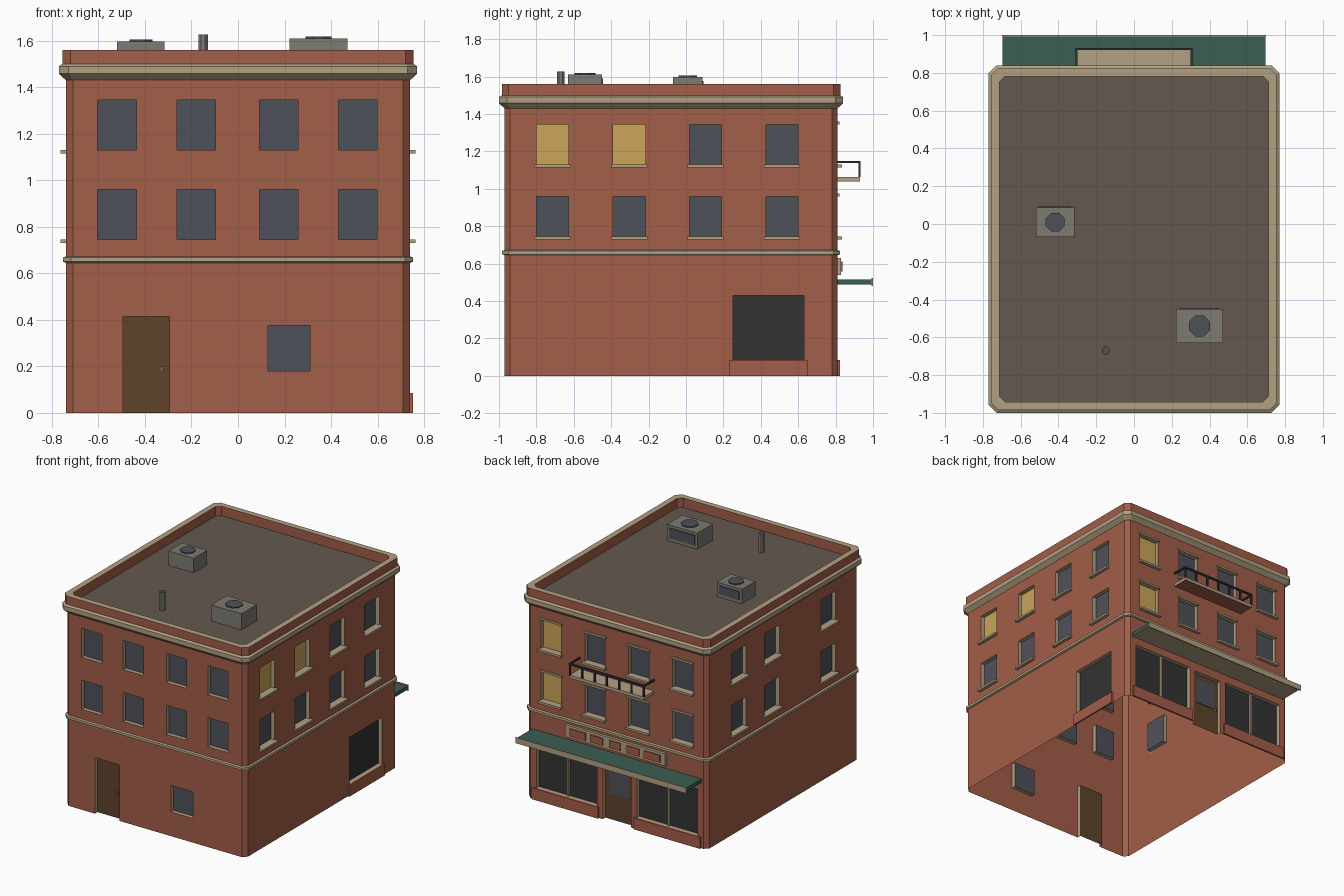
import bpy, bmesh, math
from mathutils import Vector

if "Cube" in bpy.data.objects:
    bpy.data.objects.remove(bpy.data.objects["Cube"])

# ---------- colours ----------
def lin(c):
    c /= 255
    return c / 12.92 if c <= 0.04045 else ((c + 0.055) / 1.055) ** 2.4

COLOURS = {
    "brick": (163, 94, 72), "stone_trim": (178, 160, 130), "roof_tar": (100, 88, 80),
    "window_glass": (79, 81, 90), "lit_window": (204, 165, 90), "door_wood": (94, 68, 43),
    "shop_glass": (51, 51, 51), "awning_green": (57, 94, 82), "metal_grey": (126, 122, 114),
    "rail_iron": (50, 51, 58),
}
MATS = {}
for key, rgb in COLOURS.items():
    MATS[key] = bpy.data.materials.new(key)
    MATS[key].diffuse_color = (*[lin(c) for c in rgb], 1)

def build(name, faces, dissolve=False):
    """faces: list of (points, material name)"""
    used = list(dict.fromkeys(m for _, m in faces))
    bm = bmesh.new()
    for pts, m in faces:
        bm.faces.new([bm.verts.new(p) for p in pts]).material_index = used.index(m)
    bmesh.ops.remove_doubles(bm, verts=bm.verts, dist=1e-5)
    if dissolve:
        bmesh.ops.dissolve_limit(bm, angle_limit=0.01, verts=bm.verts, edges=bm.edges)
    me = bpy.data.meshes.new(name)
    bm.to_mesh(me)
    bm.free()
    for m in used:
        me.materials.append(MATS[m])
    ob = bpy.data.objects.new(name, me)
    bpy.context.collection.objects.link(ob)
    return ob

# ---------- wall frames: u runs to the right seen from outside, d outwards ----------
X, Y0, Y1, C = 0.74, -0.97, 0.81, 0.03

def frame(ux, uy, dist):
    U, N = Vector((ux, uy, 0)), Vector((uy, -ux, 0))
    return lambda u, z, d=0.0: U * u + N * (dist + d) + Vector((0, 0, z))

FRONT, RIGHT = frame(1, 0, -Y0), frame(0, 1, X)
BACK, LEFT = frame(-1, 0, Y1), frame(0, -1, X)
WORLD = frame(1, 0, 0)          # u = x, d = -y

def box(F, u0, u1, z0, z1, d0, d1, mat, under=None):
    q = [[(u0, z0, d1), (u1, z0, d1), (u1, z1, d1), (u0, z1, d1)],
         [(u1, z0, d0), (u0, z0, d0), (u0, z1, d0), (u1, z1, d0)],
         [(u1, z0, d1), (u1, z0, d0), (u1, z1, d0), (u1, z1, d1)],
         [(u0, z0, d0), (u0, z0, d1), (u0, z1, d1), (u0, z1, d0)],
         [(u0, z1, d1), (u1, z1, d1), (u1, z1, d0), (u0, z1, d0)],
         [(u0, z0, d0), (u1, z0, d0), (u1, z0, d1), (u0, z0, d1)]]
    return [([F(*p) for p in f], under if under and i == 5 else mat) for i, f in enumerate(q)]

def prism(cx, cy, r, z0, z1, side, cap, n=8):
    ring = [(cx + r * math.cos((i + .5) * math.tau / n), cy + r * math.sin((i + .5) * math.tau / n)) for i in range(n)]
    f = [([(*a, z0), (*b, z0), (*b, z1), (*a, z1)], side) for a, b in zip(ring, ring[1:] + ring[:1])]
    return f + [([(*p, z1) for p in ring], cap)]

def ring(off, z):
    c = C + max(off, 0) * 0.4
    x, a, b = X + off, Y0 - off, Y1 + off
    pts = [(-x + c, a), (x - c, a), (x, a + c), (x, b - c), (x - c, b), (-x + c, b), (-x, b - c), (-x, a + c)]
    return [Vector((*p, z)) for p in pts]

def loft(profile, mats):
    f = []
    for (p, q), m in zip(zip(profile, profile[1:]), mats):
        a, b = ring(*p), ring(*q)
        f += [([a[i - 1], a[i], b[i], b[i - 1]], m) for i in range(8)]
    return f

# ---------- walls with recessed openings ----------
TOP, DEPTH = 1.43, -0.03

def wall(name, F, ulo, uhi, openings):
    """openings: (u0, u1, z0, z1, pane material)"""
    us = sorted({ulo, uhi, *[v for o in openings for v in o[:2]]})
    zs = sorted({0, TOP, *[v for o in openings for v in o[2:4]]})
    cells, reveals, panes = [], [], []
    for u0, u1 in zip(us, us[1:]):
        for z0, z1 in zip(zs, zs[1:]):
            u, z = (u0 + u1) / 2, (z0 + z1) / 2
            if not any(o[0] < u < o[1] and o[2] < z < o[3] for o in openings):
                cells.append(([F(u0, z0), F(u1, z0), F(u1, z1), F(u0, z1)], "brick"))
    for u0, u1, z0, z1, m in openings:
        c = [(u0, z0), (u1, z0), (u1, z1), (u0, z1)]
        panes.append(([F(*p, DEPTH) for p in c], m))
        for i in range(4):
            a, b = c[i], c[(i + 1) % 4]
            if a[1] + b[1] > 0:      # no threshold under doors
                reveals.append(([F(*a), F(*b), F(*b, DEPTH), F(*a, DEPTH)], "stone_trim"))
    build(name + "_wall", cells, True)
    build(name + "_window_reveals", reveals)
    build(name + "_panes", panes)

FLOORS = [(0.745, 0.96), (1.13, 1.345)]

def windows(centres, lit=(), w=0.083):
    """lit: set of (column, floor) pairs"""
    return [(u - w, u + w, z0, z1, "lit_window" if (i, k) in lit else "window_glass")
            for i, u in enumerate(centres) for k, (z0, z1) in enumerate(FLOORS)]

front_w = windows([-0.52, -0.18, 0.175, 0.515])
right_w = windows([-0.713, -0.303, 0.105, 0.513], {(0, 1), (1, 1)}, 0.086)
back_w = windows([-0.54, -0.18, 0.18, 0.54], {(0, 0), (0, 1)})
left_w = windows([-0.44, -0.05, 0.61], w=0.086)

wall("front", FRONT, -X + C, X - C, front_w + [(-0.495, -0.295, 0, 0.415, "door_wood"),
                                               (0.13, 0.31, 0.18, 0.375, "window_glass")])
wall("right", RIGHT, Y0 + C, Y1 - C, right_w + [(0.25, 0.63, 0.085, 0.43, "shop_glass")])
wall("back", BACK, -X + C, X - C, back_w + [(-0.66, -0.165, 0.085, 0.43, "shop_glass"),
                                            (0.165, 0.66, 0.085, 0.43, "shop_glass"),
                                            (-0.115, 0.115, 0, 0.42, "door_wood")])
wall("left", LEFT, -Y1 + C, -Y0 - C, left_w)

# chamfered corners
lo, hi = ring(0, 0), ring(0, TOP)
build("wall_corners", [([lo[i], lo[(i + 1) % 8], hi[(i + 1) % 8], hi[i]], "brick") for i in (1, 3, 5, 7)])

# ---------- cornice, parapet, roof, belt ----------
build("cornice", loft([(0, TOP), (0.03, 1.458), (0.03, 1.49), (0.015, 1.50)], ["stone_trim"] * 3))
build("parapet", loft([(0.015, 1.50), (0.015, 1.56), (-0.028, 1.56), (-0.028, 1.49)],
                      ["brick", "stone_trim", "brick"]))
build("roof_deck", [(ring(-0.028, 1.49), "roof_tar")])
build("belt_course", loft([(0, 0.645), (0.013, 0.65), (0.013, 0.668), (0, 0.673)], ["stone_trim"] * 3))

# ---------- sills and lintels ----------
for name, F, ws in (("right", RIGHT, right_w), ("back", BACK, back_w), ("left", LEFT, left_w)):
    build(name + "_sills", [f for u0, u1, z0, z1, m in ws
                            for f in box(F, u0 - .01, u1 + .01, z0 - .015, z0, 0, .024, "stone_trim")])
build("back_lintels", [f for u0, u1, z0, z1, m in back_w
                       for f in box(BACK, u0 - .01, u1 + .01, z1, z1 + .014, 0, .01, "stone_trim")])

# ---------- shopfront ----------
build("shop_bulkheads", box(RIGHT, 0.23, 0.65, 0, 0.085, 0, 0.012, "brick")
      + box(BACK, -0.69, -0.145, 0, 0.085, 0, 0.014, "brick")
      + box(BACK, 0.145, 0.69, 0, 0.085, 0, 0.014, "brick"))
build("shop_mullions", [f for s in (-1, 1) for f in
                        box(BACK, s * .4125 - .007, s * .4125 + .007, .085, .43, DEPTH, -.012, "stone_trim")])
build("shop_door_glass", box(BACK, -0.08, 0.08, 0.19, 0.38, DEPTH, DEPTH + .005, "window_glass"))
build("door_handles", box(FRONT, -0.335, -0.323, 0.175, 0.2, DEPTH, -.015, "metal_grey")
      + box(BACK, 0.088, 0.1, 0.175, 0.2, DEPTH, -.015, "metal_grey"))
build("awning", box(BACK, -0.695, 0.695, 0.488, 0.515, 0, 0.182, "awning_green", "stone_trim"))
build("awning_fascia", box(BACK, -0.70, 0.70, 0.48, 0.522, 0.182, 0.19, "stone_trim"))

# blank sign board with raised panels
build("sign_board", box(BACK, -0.41, 0.41, 0.54, 0.63, 0, 0.02, "stone_trim"))
build("sign_panels", [f for u, w in ((-.305, .13), (-.15, .1), (0, .09), (.15, .1), (.305, .13))
                      for f in box(BACK, u - w / 2, u + w / 2, .558, .612, .02, .028, "brick")])

# ---------- balcony ----------
build("balcony_floor", box(BACK, -0.305, 0.305, 1.04, 1.063, 0, 0.12, "stone_trim", "brick"))
rail = box(BACK, -0.31, 0.31, 1.138, 1.15, 0.11, 0.123, "rail_iron")
for s in (-0.305, 0.305):
    rail += box(BACK, s - .006, s + .006, 1.138, 1.15, 0, 0.11, "rail_iron")
for i in range(7):
    u = -0.303 + i * 0.101
    rail += box(BACK, u - .006, u + .006, 1.063, 1.138, 0.111, 0.122, "rail_iron")
build("balcony_railing", rail)

# ---------- roof equipment ----------
for name, x0, x1, y0, y1, top, r in (("small", -0.52, -0.315, -0.07, 0.088, 1.597, 0.054),
                                     ("large", 0.222, 0.47, -0.63, -0.45, 1.61, 0.06)):
    build(name + "_roof_unit", box(WORLD, x0, x1, 1.49, top, -y1, -y0, "metal_grey"))
    build(name + "_unit_fan", prism((x0 + x1) / 2, (y0 + y1) / 2, r, top, top + .008, "window_glass", "window_glass"))
    build(name + "_unit_vent", box(WORLD, x0 + .02, x1 - .02, 1.515, top - .02, -y1 - .006, -y1, "window_glass"))
build("vent_pipe", prism(-0.15, -0.67, 0.022, 1.49, 1.627, "metal_grey", "window_glass"))

for m in bpy.data.materials:
    if m.users and not m.is_grease_pencil:
        m.use_nodes = True
        m.node_tree.nodes["Principled BSDF"].inputs["Base Color"].default_value = m.diffuse_color
